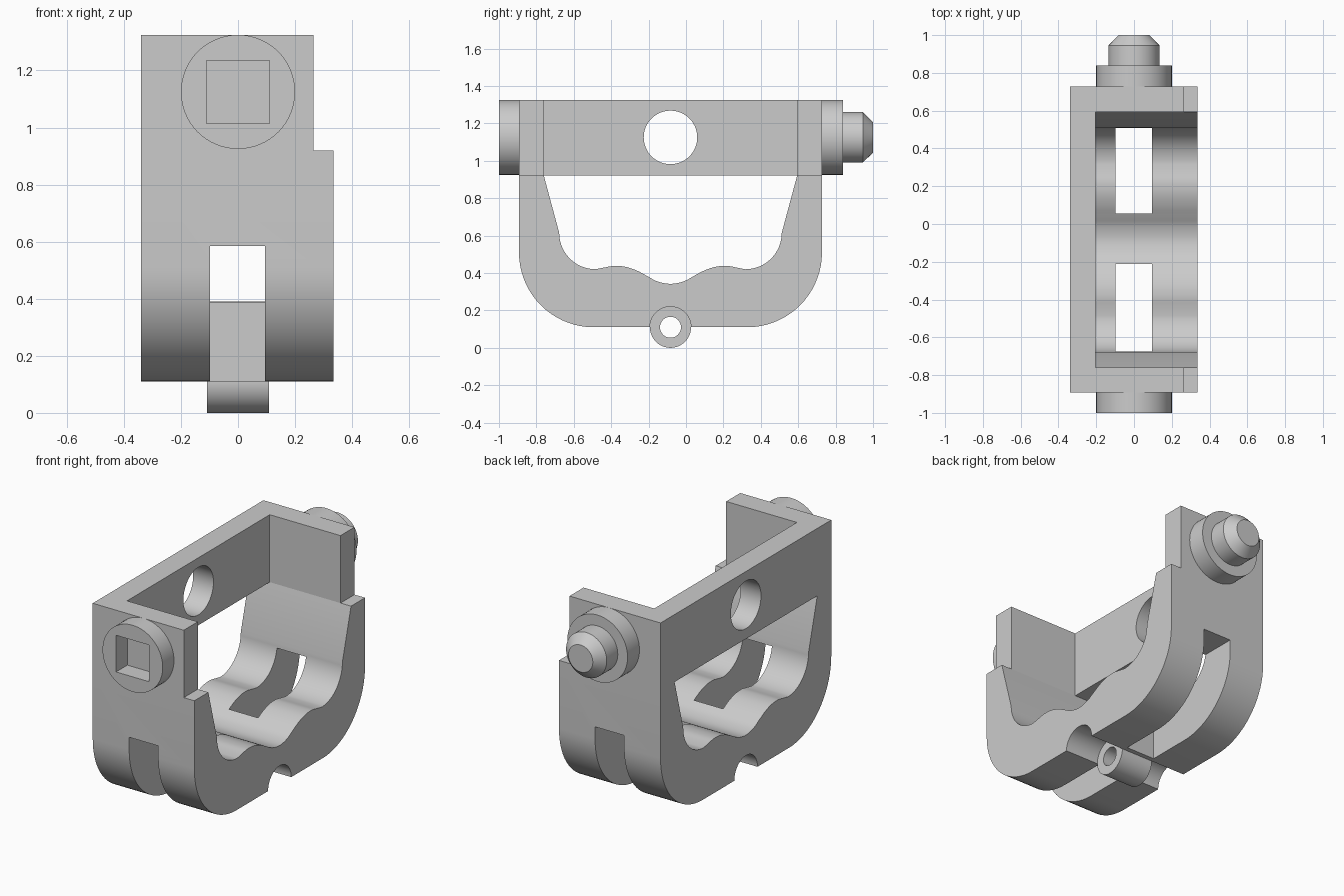
import bpy, bmesh, math
from mathutils import Vector

if "Cube" in bpy.data.objects:
    bpy.data.objects.remove(bpy.data.objects["Cube"])

CY = -0.083            # centre of the bracket along y
AXIS_Z = 1.125         # height of the pivot axis

grey = bpy.data.materials.new("plain grey")
grey.diffuse_color = (0.6, 0.6, 0.6, 1)
grey.use_nodes = True
grey.node_tree.nodes["Principled BSDF"].inputs["Base Color"].default_value = grey.diffuse_color


def prism(name, pts, to3d, shift):
    """Extrude a closed 2D outline along a vector."""
    bm = bmesh.new()
    face = bm.faces.new([bm.verts.new(to3d(a, b)) for a, b in pts])
    out = bmesh.ops.extrude_face_region(bm, geom=[face])
    bmesh.ops.translate(bm, vec=shift, verts=[g for g in out["geom"] if isinstance(g, bmesh.types.BMVert)])
    bmesh.ops.recalc_face_normals(bm, faces=bm.faces)
    me = bpy.data.meshes.new(name)
    bm.to_mesh(me)
    bm.free()
    ob = bpy.data.objects.new(name, me)
    bpy.context.collection.objects.link(ob)
    me.materials.append(grey)
    return ob


def box(name, x0, x1, y0, y1, z0, z1):
    return prism(name, [(x0, y0), (x1, y0), (x1, y1), (x0, y1)],
                 lambda x, y: (x, y, z0), Vector((0, 0, z1 - z0)))


def circle(cx, cy, r, n=64):
    return [(cx + r * math.cos(2 * math.pi * i / n), cy + r * math.sin(2 * math.pi * i / n)) for i in range(n)]


def rod_x(name, y, z, r, x0, x1):
    return prism(name, circle(y, z, r), lambda a, b: (x0, a, b), Vector((x1 - x0, 0, 0)))


def rod_y(name, r, y0, y1):
    return prism(name, circle(0, AXIS_Z, r), lambda a, b: (a, y0, b), Vector((0, y1 - y0, 0)))


def cut(ob, *cutters):
    bpy.context.view_layer.objects.active = ob
    for c in cutters:
        m = ob.modifiers.new("cut", "BOOLEAN")
        m.operation, m.solver, m.object = "DIFFERENCE", "EXACT", c
        bpy.ops.object.modifier_apply(modifier=m.name)
        bpy.data.objects.remove(c, do_unlink=True)


def spline(p, steps=5):
    """Smooth curve through the points."""
    p = [Vector(v) for v in p]
    out = []
    for i in range(1, len(p) - 2):
        a, b, c, d = p[i - 1:i + 3]
        for k in range(steps):
            t = k / steps
            out.append(tuple(0.5 * (2 * b + (c - a) * t + (2 * a - 5 * b + 4 * c - d) * t * t
                                    + (3 * b - a - 3 * c + d) * t ** 3)))
    return out


# Cradle: half outline (distance from centre, height), mirrored about the centre
wave = spline([(-0.07, .355), (0, .342), (.07, .355), (.125, .384), (.18, .413), (.24, .433), (.30, .438),
               (.35, .430), (.40, .42), (.45, .427)])[:-5]
wave += [(.40 + .195 * math.sin(a), .615 - .195 * math.cos(a))
         for a in [math.radians(6 * i) for i in range(16)]]
outer = [(.41 + .40 * math.cos(a), .51 - .40 * math.sin(a))
         for a in [math.radians(5 * i) for i in range(19)]]
half = wave + [(.677, .92), (.81, .92)] + outer
outline = half + [(-u, z) for u, z in reversed(half) if u > 1e-6]
cradle = prism("cradle", [(CY + u, z) for u, z in outline],
               lambda a, b: (-.34, a, b), Vector((.675, 0, 0)))
cut(cradle,
    box("slot_front", -.098, .095, -1.2, -.212, 0, .585),
    box("slot_back", -.098, .095, .055, 1.2, 0, .585),
    rod_x("groove", CY, .11, .11, -.5, .5))

# Upper frame: U shaped wall with a round window
x0, x1, xi = -.34, .265, -.205
y0, y1 = CY - .81, CY + .81
frame = prism("upper_frame",
              [(x0, y0), (x1, y0), (x1, y0 + .133), (xi, y0 + .133),
               (xi, y1 - .133), (x1, y1 - .133), (x1, y1), (x0, y1)],
              lambda x, y: (x, y, .92), Vector((0, 0, .405)))
cut(frame, rod_x("window", CY, AXIS_Z, .143, -.5, 0))

# Hinge tube under the cradle
tube = rod_x("hinge_tube", CY, .11, .11, -.108, .108)
cut(tube, rod_x("bore", CY, .11, .056, -.3, .3))

# Front boss with square socket
socket = rod_y("socket_boss", .2, -1, y0)
cut(socket, box("socket", -.11, .11, -1.2, -.8, 1.015, 1.235))

# Back boss and chamfered pin
boss = rod_y("pin_boss", .2, y1, .84)
pin = rod_y("pin", .135, .84, .945)
tip = rod_y("pin_tip", .135, .945, 1)
for v in tip.data.vertices:
    if v.co.y > .99:
        v.co.x *= .6
        v.co.z = AXIS_Z + (v.co.z - AXIS_Z) * .6

# Smooth curves, sharp edges
for ob in list(bpy.context.scene.objects):
    bpy.ops.object.select_all(action="DESELECT")
    ob.select_set(True)
    bpy.context.view_layer.objects.active = ob
    bpy.ops.object.shade_smooth_by_angle(angle=math.radians(25))
